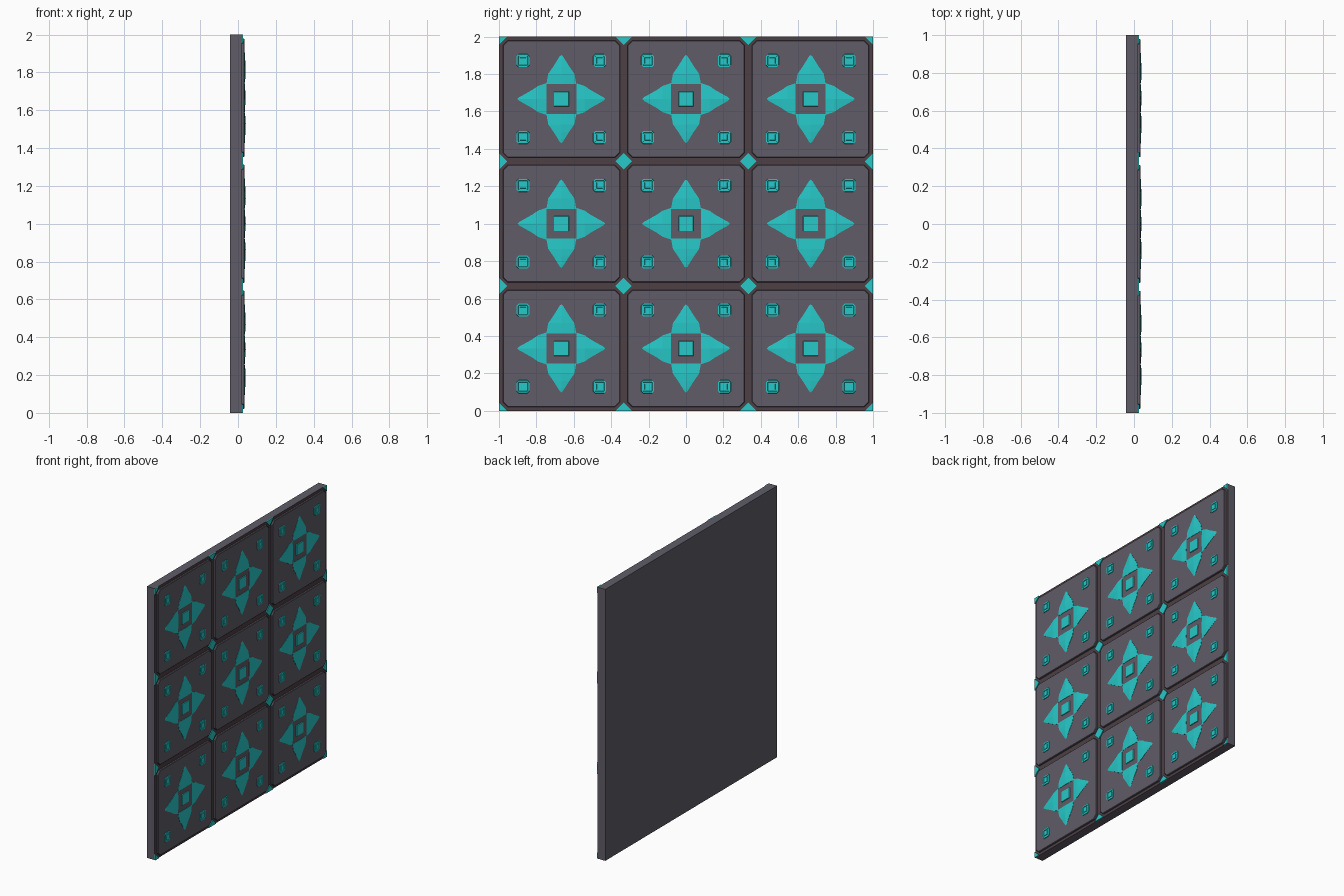
import bpy, bmesh, math

if "Cube" in bpy.data.objects:
    bpy.data.objects.remove(bpy.data.objects["Cube"])


def material(name, rgb):
    m = bpy.data.materials.new(name)
    m.diffuse_color = (*rgb, 1)
    m.use_nodes = True
    m.node_tree.nodes["Principled BSDF"].inputs["Base Color"].default_value = m.diffuse_color
    return m


STONE = material("stone", (0.115, 0.107, 0.135))
GROUT = material("grout", (0.075, 0.05, 0.058))
TEAL = material("teal", (0.02, 0.58, 0.58))

BACK, BED, FACE = -0.042, 0.021, 0.034   # slab back, groove floor, tile face
PITCH = 2 / 3


def finish(name, bm, *mats):
    bmesh.ops.recalc_face_normals(bm, faces=bm.faces)
    me = bpy.data.meshes.new(name)
    bm.to_mesh(me)
    bm.free()
    for m in mats:
        me.materials.append(m)
    ob = bpy.data.objects.new(name, me)
    bpy.context.collection.objects.link(ob)
    return ob


def loft(bm, rings, cap_start=True):
    """Join rings of (x, y, z) points, closing the last ring."""
    rows = [[bm.verts.new(p) for p in ring] for ring in rings]
    n = len(rows[0])
    for a, b in zip(rows, rows[1:]):
        for i in range(n):
            bm.faces.new((a[i], a[(i + 1) % n], b[(i + 1) % n], b[i]))
    if cap_start:
        bm.faces.new(rows[0])
    bm.faces.new(rows[-1])


def cut_square(x, cy, cz, h, c):
    """Square of half size h with corners cut by c."""
    k = h - c
    pts = [(h, -k), (h, k), (k, h), (-k, h), (-h, k), (-h, -k), (-k, -h), (k, -h)]
    return [(x, cy + y, cz + z) for y, z in pts]


def square(x, cy, cz, h):
    return [(x, cy + a * h, cz + b * h) for a, b in ((1, -1), (1, 1), (-1, 1), (-1, -1))]


def petal(bm, cy, cz, turn, profile):
    """Ridged leaf pointing outward; profile rows are radius, half width, height."""
    c, s = math.cos(turn), math.sin(turn)

    def vert(x, r, w):
        return bm.verts.new((x, cy + r * c - w * s, cz + r * s + w * c))
    rows = [[vert(FACE - 0.002, r, -w), vert(FACE + 0.3 * h, r, -w), vert(FACE + h, r, 0),
             vert(FACE + 0.3 * h, r, w), vert(FACE - 0.002, r, w)] for r, w, h in profile]
    tip = vert(FACE - 0.001, 0.243, 0)
    bm.faces.new(rows[0])
    for a, b in zip(rows, rows[1:]):
        for i in range(4):
            bm.faces.new((a[i], a[i + 1], b[i + 1], b[i]))
    for i in range(4):
        bm.faces.new((rows[-1][i], rows[-1][i + 1], tip))


# Backing slab with a grout-coloured front
bm = bmesh.new()
loft(bm, [square(BACK, 0, 1, 1), square(BED, 0, 1, 1)])
slab = finish("backing_slab", bm, STONE, GROUT)
for f in slab.data.polygons:
    if f.normal.x > 0.9:
        f.material_index = 1

UPRIGHT = [(0.08, 0.080, 0.003), (0.135, 0.070, 0.007), (0.175, 0.042, 0.006), (0.215, 0.017, 0.003)]
SIDEWAYS = [(0.08, 0.085, 0.003), (0.125, 0.070, 0.007), (0.155, 0.049, 0.006), (0.21, 0.018, 0.003)]

tiles, flowers, centres, studs = (bmesh.new() for _ in range(4))
for row in range(3):
    for col in range(3):
        cy, cz = (col - 1) * PITCH, (row + 0.5) * PITCH
        # Tile with cut corners and a slight edge bevel
        loft(tiles, [cut_square(BED - 0.002, cy, cz, 0.313, 0.026),
                     cut_square(FACE - 0.003, cy, cz, 0.313, 0.026),
                     cut_square(FACE, cy, cz, 0.310, 0.025)])
        # Four petals around a raised square
        for k in range(4):
            petal(flowers, cy, cz, k * math.pi / 2, UPRIGHT if k % 2 else SIDEWAYS)
        loft(centres, [square(FACE - 0.002, cy, cz, 0.041), square(FACE + 0.005, cy, cz, 0.038)])
        # Framed stud in each tile corner
        for a in (-1, 1):
            for b in (-1, 1):
                y, z = cy + a * 0.205, cz + b * 0.205
                rings = [cut_square(x, y, z, h, c) for x, h, c in
                         ((FACE - 0.001, 0.035, 0.011), (FACE + 0.004, 0.034, 0.011),
                          (FACE + 0.004, 0.026, 0.004), (FACE + 0.0005, 0.024, 0.003))]
                loft(studs, rings, cap_start=False)
                loft(studs, [square(FACE - 0.001, y, z, 0.016), square(FACE + 0.004, y, z, 0.015)])

finish("tiles", tiles, STONE)
finish("flower_petals", flowers, TEAL)
finish("flower_centres", centres, TEAL)
finish("corner_studs", studs, TEAL)

# Diamond inlays at the groove crossings, trimmed at the panel border
bm = bmesh.new()
for i in range(4):
    for j in range(4):
        cy, cz, r = -1 + i * PITCH, j * PITCH, 0.044
        pts = [(cy + r, cz), (cy, cz + r), (cy - r, cz), (cy, cz - r)]
        loft(bm, [[(x, y, z) for y, z in pts] for x in (BED - 0.002, BED + 0.006)])
for co, no in (((0, 1, 0), (0, 1, 0)), ((0, -1, 0), (0, -1, 0)),
               ((0, 0, 2), (0, 0, 1)), ((0, 0, 0), (0, 0, -1))):
    cut = bmesh.ops.bisect_plane(bm, geom=bm.verts[:] + bm.edges[:] + bm.faces[:],
                                 plane_co=co, plane_no=no, clear_outer=True)
    edges = [e for e in cut["geom_cut"] if isinstance(e, bmesh.types.BMEdge)]
    bmesh.ops.holes_fill(bm, edges=edges, sides=0)
finish("diamond_inlays", bm, TEAL)
